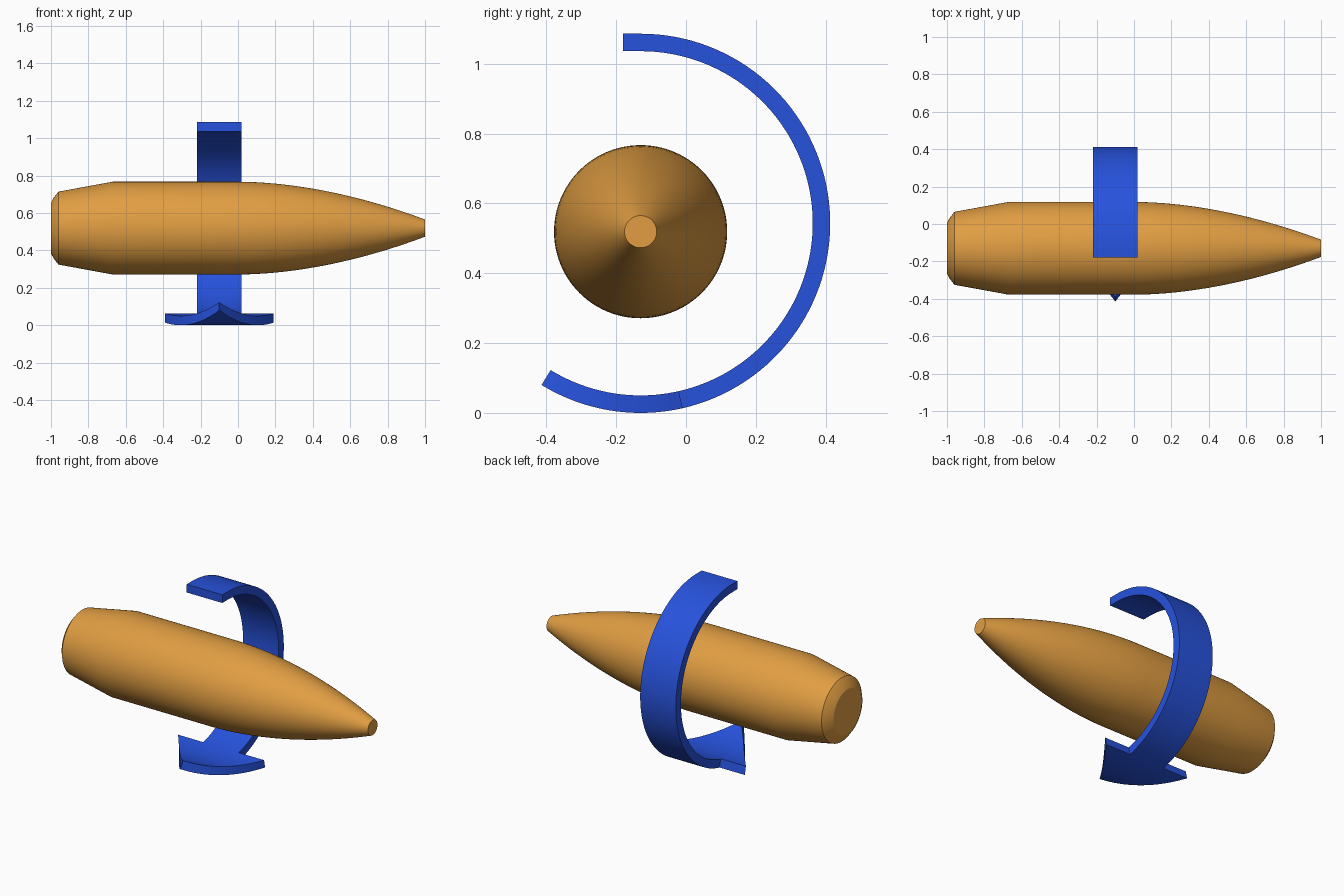
import bpy, bmesh, math

if "Cube" in bpy.data.objects:
    bpy.data.objects.remove(bpy.data.objects["Cube"])


def material(name, rgb):
    m = bpy.data.materials.new(name)
    m.diffuse_color = (*rgb, 1)
    m.use_nodes = True
    m.node_tree.nodes["Principled BSDF"].inputs["Base Color"].default_value = m.diffuse_color
    return m


copper = material("copper_orange", (0.75, 0.34, 0.055))
blue = material("arrow_blue", (0.02, 0.085, 0.72))


def finish(name, bm, mat):
    bmesh.ops.remove_doubles(bm, verts=bm.verts, dist=1e-5)
    bmesh.ops.recalc_face_normals(bm, faces=bm.faces)
    me = bpy.data.meshes.new(name)
    bm.to_mesh(me)
    bm.free()
    me.materials.append(mat)
    ob = bpy.data.objects.new(name, me)
    bpy.context.collection.objects.link(ob)
    bpy.ops.object.select_all(action='DESELECT')
    ob.select_set(True)
    bpy.context.view_layer.objects.active = ob
    bpy.ops.object.shade_smooth_by_angle(angle=math.radians(25))
    return ob


def loft(bm, rings):
    """Closed rings joined side by side, with both ends capped."""
    loops = [[bm.verts.new(p) for p in r] for r in rings]
    n = len(loops[0])
    for a, b in zip(loops, loops[1:]):
        for i in range(n):
            j = (i + 1) % n
            bm.faces.new((a[i], a[j], b[j], b[i]))
    bm.faces.new(loops[0])
    bm.faces.new(loops[-1])


# Bullet body: tapered tail, straight shank, curved nose with a flat tip
CY, CZ, R = -0.13, 0.519, 0.248
profile = [(-1.0, 0.135), (-0.985, 0.163), (-0.96, 0.195), (-0.67, R)]
for i in range(21):
    t = i / 20
    profile.append((t * 1.0, R - 0.202 * t ** 1.85))
SIDES = 96
bm = bmesh.new()
loft(bm, [[(x, CY + r * math.cos(2 * math.pi * k / SIDES),
            CZ + r * math.sin(2 * math.pi * k / SIDES)) for k in range(SIDES)]
          for x, r in profile])
finish("bullet_body", bm, copper)

# Rotation arrow: band bent round the body, angles measured from straight down
AX, AZ, OUT, INN = -0.10, 0.543, 0.543, 0.493


def section(angle, half, shift=0.0):
    s, c = math.sin(angle), math.cos(angle)
    return [(AX + sx * half, CY + shift + r * s, AZ - r * c)
            for sx, r in ((-1, OUT), (1, OUT), (1, INN), (-1, INN))]


base, tip = math.radians(12.8), math.radians(-31.5)
bm = bmesh.new()
N = 64
rings = [section(base + (math.pi - base) * i / N, 0.12) for i in range(N + 1)]
rings.append(section(math.pi, 0.12, -0.05))  # short straight tail end
loft(bm, rings)
finish("arrow_band", bm, blue)

# Arrow head: same curve, tapering to a point
bm = bmesh.new()
M = 24
loft(bm, [section(base + (tip - base) * i / M, max(0.29 * (1 - i / M), 0.001))
          for i in range(M + 1)])
finish("arrow_head", bm, blue)
